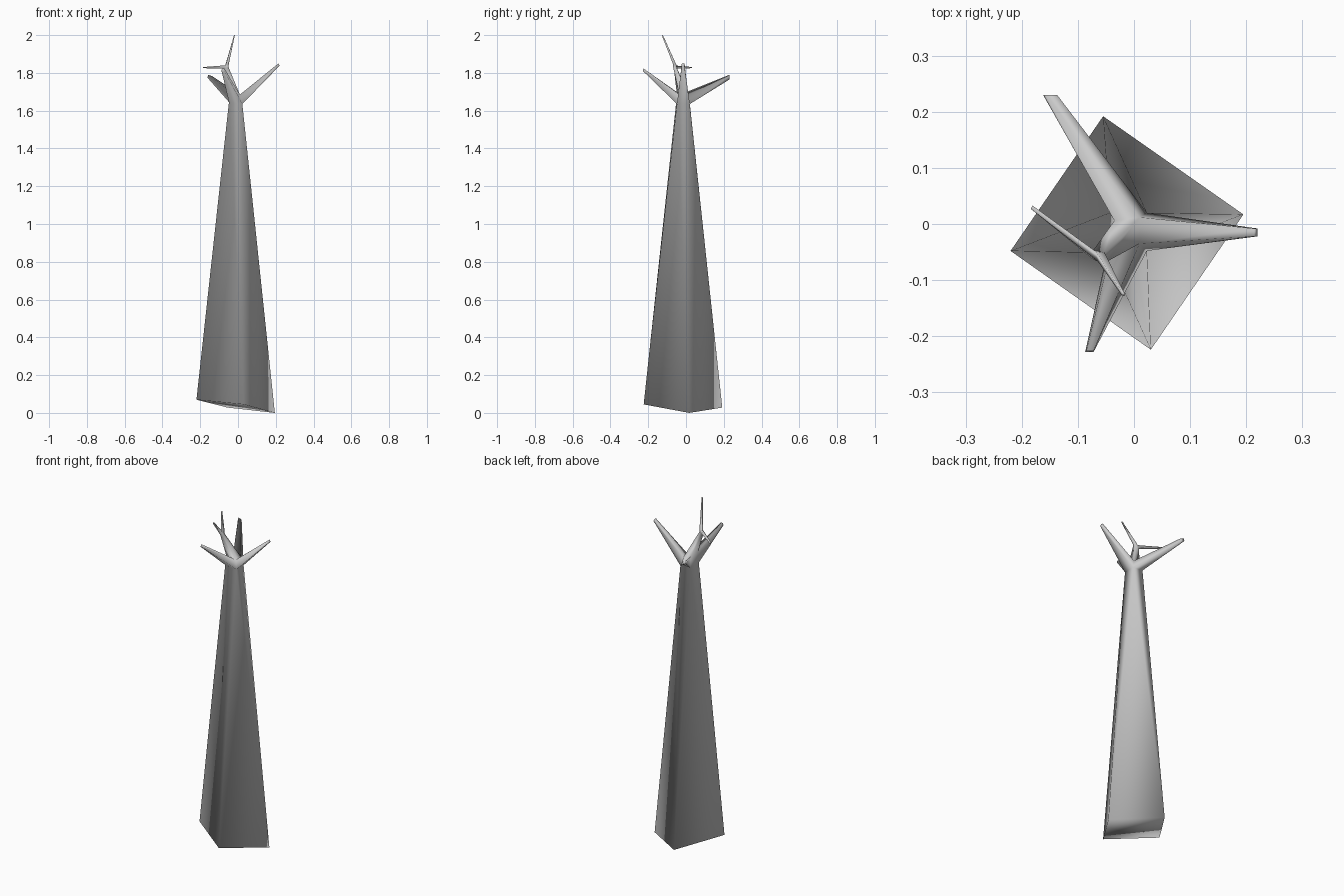
import bpy, bmesh

bm = bmesh.new()


def ring(pts):
    return [bm.verts.new(p) for p in pts]


def loft(a, b, skip=()):
    n = len(a)
    for i in range(n):
        if i not in skip:
            bm.faces.new((a[i], a[(i + 1) % n], b[(i + 1) % n], b[i]))


def limb(root, pts):
    # tapered four-sided limb with a closed tip
    tip = ring(pts)
    loft(root, tip)
    bm.faces.new(tip)


# trunk: slanted foot, twisting up to the crown (order: back-left, back-right, front-right, front-left)
foot = ring([(-.055, .192, .028), (.195, .017, 0), (.03, -.224, .045), (-.22, -.048, .07)])
low = ring([(-.043, .02, 1.64), (.023, .02, 1.635), (.023, -.048, 1.635), (-.048, -.052, 1.645)])
top = ring([(-.035, .006, 1.70), (.01, .012, 1.685), (.01, -.035, 1.685), (-.042, -.05, 1.70)])
bm.faces.new(foot[::-1])
loft(foot, low)
loft(low, top, skip=(0, 1, 2))

# three plain branches from the crown sides
limb([low[0], low[1], top[1], top[0]],
     [(-.162, .23, 1.775), (-.142, .23, 1.765), (-.137, .23, 1.783), (-.157, .23, 1.79)])
limb([low[1], low[2], top[2], top[1]],
     [(.22, -.008, 1.838), (.22, -.022, 1.838), (.214, -.022, 1.85), (.214, -.008, 1.85)])
limb([low[2], low[3], top[3], top[2]],
     [(-.072, -.228, 1.81), (-.087, -.228, 1.81), (-.085, -.226, 1.824), (-.072, -.226, 1.824)])

# forked upper branch
n1 = ring([(-.072, -.046, 1.822), (-.053, -.05, 1.83), (-.05, -.068, 1.83), (-.072, -.064, 1.822)])
n2 = ring([(-.068, -.049, 1.838), (-.052, -.052, 1.845), (-.049, -.068, 1.845), (-.065, -.066, 1.84)])
loft(top, n1)
loft(n1, n2, skip=(3,))
limb([n1[3], n1[0], n2[0], n2[3]],
     [(-.184, .027, 1.825), (-.181, .033, 1.825), (-.181, .033, 1.831), (-.184, .027, 1.831)])
limb(n2, [(-.021, -.122, 2.0), (-.017, -.123, 2.0), (-.017, -.128, 1.998), (-.022, -.127, 1.998)])

bmesh.ops.recalc_face_normals(bm, faces=bm.faces[:])
for f in bm.faces:
    f.smooth = True
mesh = bpy.data.meshes.new("bare_tree")
bm.to_mesh(mesh)
bm.free()
bpy.context.collection.objects.link(bpy.data.objects.new("bare_tree", mesh))
